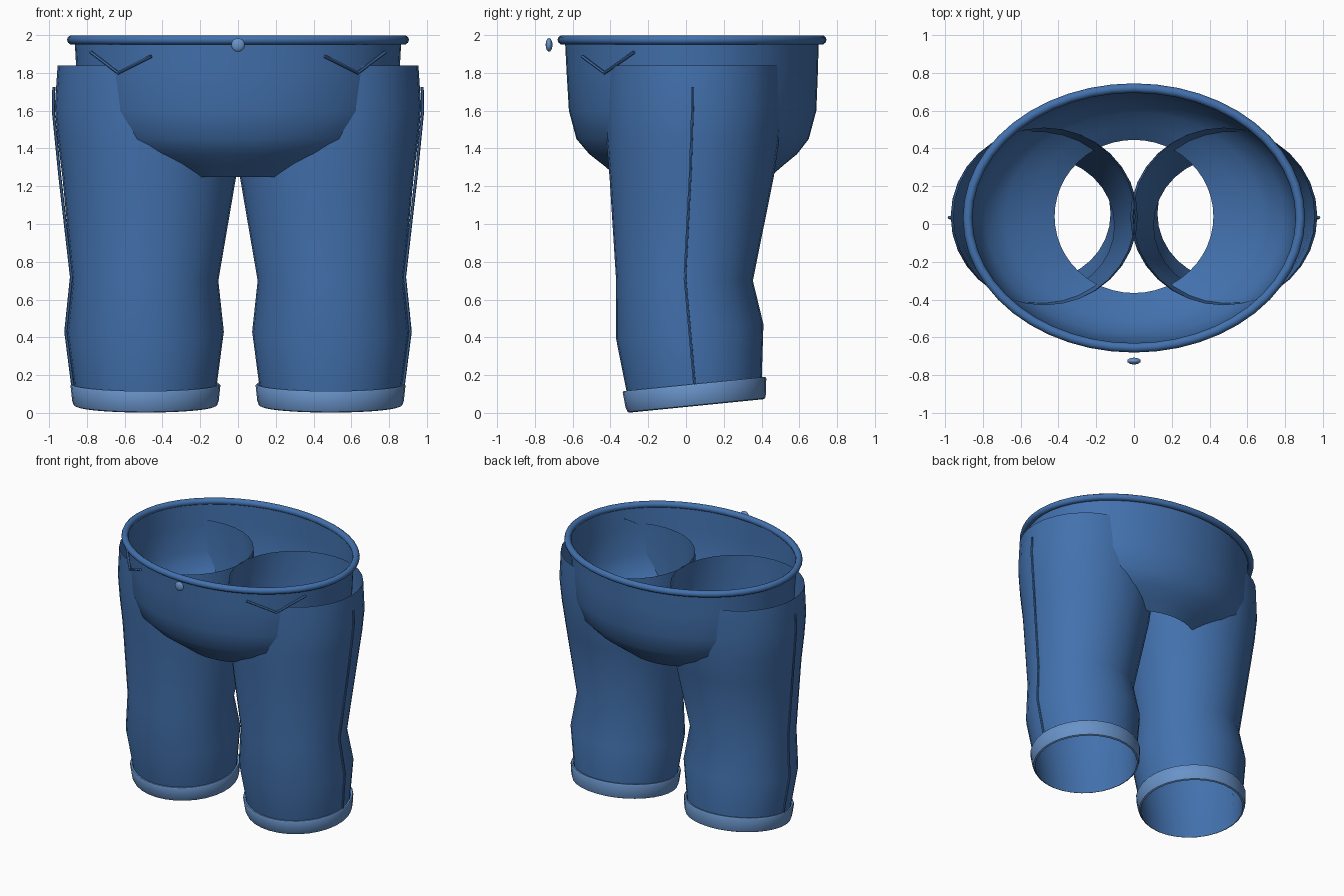
import bpy, bmesh, math
from mathutils import Vector

if "Cube" in bpy.data.objects:
    bpy.data.objects.remove(bpy.data.objects["Cube"])


def material(name, rgb):
    m = bpy.data.materials.new(name)
    m.diffuse_color = (*rgb, 1)
    m.use_nodes = True
    m.node_tree.nodes["Principled BSDF"].inputs["Base Color"].default_value = m.diffuse_color
    return m


DENIM = material("denim blue", (0.055, 0.165, 0.42))
LIGHT = material("light denim", (0.14, 0.29, 0.58))


def finish(ob, mat, angle=40):
    ob.data.materials.clear()
    ob.data.materials.append(mat)
    bpy.ops.object.select_all(action='DESELECT')
    ob.select_set(True)
    bpy.context.view_layer.objects.active = ob
    bpy.ops.object.shade_smooth_by_angle(angle=math.radians(angle))
    return ob


def loft(name, rings, mat, sides=32, closed=False, angle=40):
    """Skin elliptical rings (z, cx, rx, cy, ry, slope along y), bottom to top."""
    bm = bmesh.new()
    loops = []
    for z, cx, rx, cy, ry, slope in rings:
        loop = []
        for i in range(sides):
            a = 2 * math.pi * i / sides
            dy = ry * math.sin(a)
            loop.append(bm.verts.new((cx + rx * math.cos(a), cy + dy, z + slope * dy)))
        loops.append(loop)
    pairs = list(zip(loops, loops[1:]))
    if closed:
        pairs.append((loops[-1], loops[0]))
    for lo, hi in pairs:
        for i in range(sides):
            j = (i + 1) % sides
            bm.faces.new((lo[i], lo[j], hi[j], hi[i]))
    me = bpy.data.meshes.new(name)
    bm.to_mesh(me)
    bm.free()
    ob = bpy.data.objects.new(name, me)
    bpy.context.collection.objects.link(ob)
    return finish(ob, mat, angle)


def tube(name, points, radius, mat):
    cu = bpy.data.curves.new(name, 'CURVE')
    cu.dimensions = '3D'
    cu.bevel_depth = radius
    cu.bevel_resolution = 1
    cu.use_fill_caps = True
    sp = cu.splines.new('POLY')
    sp.points.add(len(points) - 1)
    for p, co in zip(sp.points, points):
        p.co = (*co, 1)
    ob = bpy.data.objects.new(name, cu)
    bpy.context.collection.objects.link(ob)
    bpy.ops.object.select_all(action='DESELECT')
    ob.select_set(True)
    bpy.context.view_layer.objects.active = ob
    bpy.ops.object.convert(target='MESH')
    return finish(bpy.context.object, mat)


# Hip shell, open at the waist and underneath
loft("hips", [
    (1.25, 0, 0.42, 0.04, 0.405, 0),
    (1.31, 0, 0.56, 0.04, 0.475, 0),
    (1.37, 0, 0.68, 0.038, 0.55, 0),
    (1.45, 0, 0.79, 0.035, 0.615, 0),
    (1.60, 0, 0.845, 0.035, 0.655, 0),
    (1.80, 0, 0.855, 0.033, 0.665, 0),
    (1.975, 0, 0.865, 0.031, 0.672, 0)], DENIM, 48)

# Rolled waistband
band = []
for k in range(10):
    a = 2 * math.pi * k / 10
    r = 0.025 * math.cos(a)
    band.append((1.975 + 0.025 * math.sin(a), 0, 0.88 + r, 0.032, 0.687 + r, 0))
loft("waistband", band, DENIM, 48, closed=True, angle=60)

# Button in front of the waistband
bpy.ops.mesh.primitive_uv_sphere_add(segments=16, ring_count=10, radius=1,
                                     location=(0, -0.725, 1.948))
button = bpy.context.object
button.name = "button"
button.scale = (0.036, 0.018, 0.036)
finish(button, LIGHT)

for side, s in (("right", 1), ("left", -1)):
    # Leg tube with a knee bulge and a tilted hem
    loft(side + "_leg", [
        (0.04, s * 0.49, 0.366, 0.055, 0.352, 0.1),
        (0.15, s * 0.49, 0.378, 0.043, 0.358, 0.1),
        (0.43, s * 0.49, 0.415, 0.02, 0.39, 0.1),
        (0.70, s * 0.49, 0.386, -0.008, 0.362, 0),
        (1.25, s * 0.47, 0.46, 0.03, 0.435, 0),
        (1.45, s * 0.473, 0.482, 0.036, 0.458, 0),
        (1.62, s * 0.475, 0.495, 0.04, 0.47, 0),
        (1.84, s * 0.475, 0.48, 0.04, 0.47, 0)], DENIM)

    # Turned-up cuff
    loft(side + "_cuff", [
        (0.037, s * 0.49, 0.368, 0.055, 0.354, 0.1),
        (0.042, s * 0.49, 0.380, 0.055, 0.364, 0.1),
        (0.065, s * 0.49, 0.388, 0.052, 0.372, 0.1),
        (0.145, s * 0.49, 0.397, 0.045, 0.380, 0.1),
        (0.153, s * 0.49, 0.392, 0.045, 0.376, 0.1),
        (0.150, s * 0.49, 0.380, 0.044, 0.360, 0.1)], LIGHT, closed=True)

    # Outer side seam
    tube(side + "_side_seam", [
        (s * 0.975, 0.036, 1.725), (s * 0.978, 0.034, 1.60), (s * 0.943, 0.022, 1.25),
        (s * 0.882, -0.006, 0.72), (s * 0.912, 0.02, 0.43), (s * 0.876, 0.045, 0.15)],
        0.008, DENIM)

    # Pocket stitching
    tube(side + "_pocket", [
        (s * 0.78, -0.275, 1.91), (s * 0.635, -0.432, 1.80), (s * 0.46, -0.55, 1.888)],
        0.009, DENIM)
